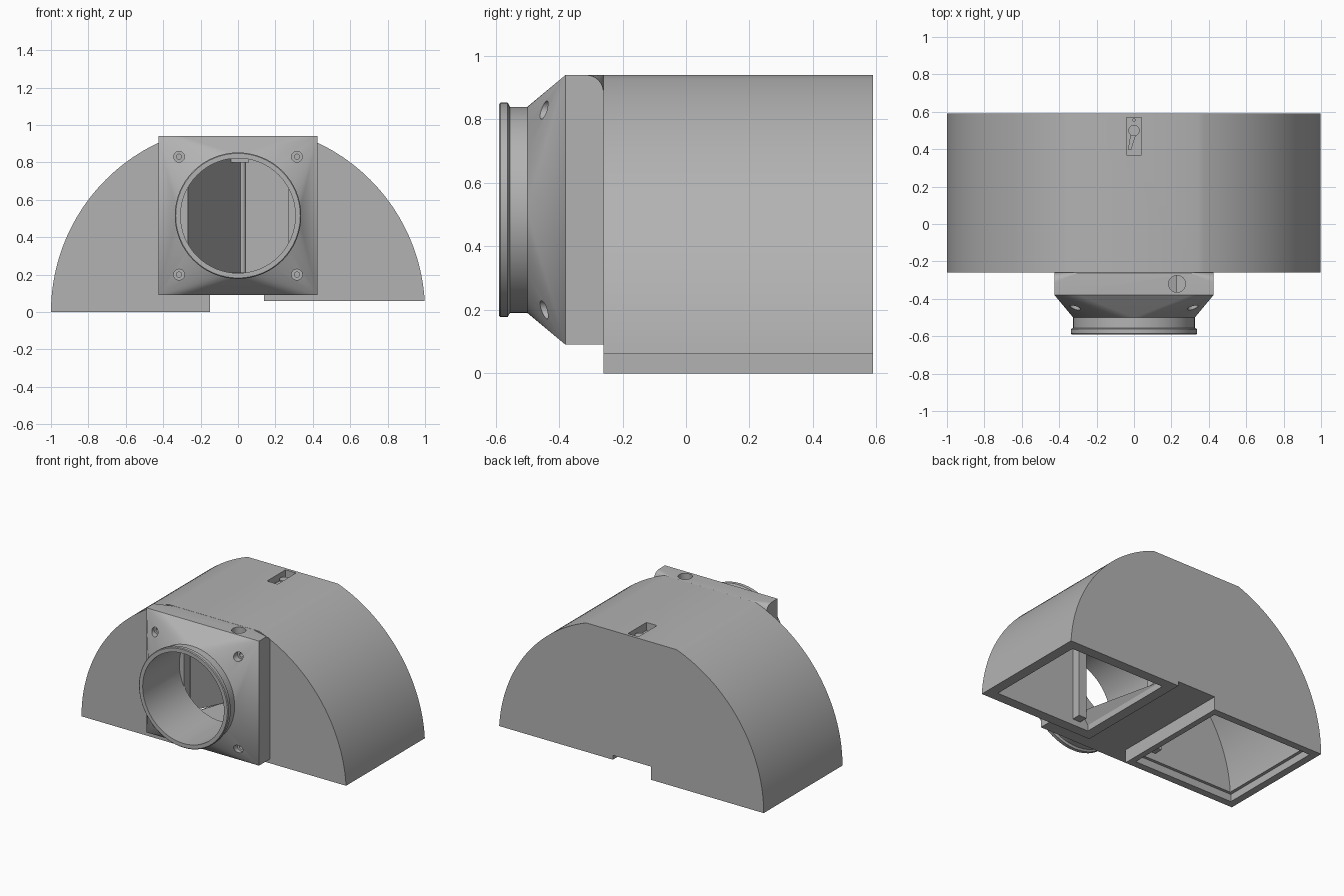
import bpy, bmesh, math
from mathutils import Vector

if "Cube" in bpy.data.objects:
    bpy.data.objects.remove(bpy.data.objects["Cube"])

grey = bpy.data.materials.new("plain grey")
grey.diffuse_color = (0.45, 0.45, 0.45, 1)
grey.use_nodes = True
grey.node_tree.nodes["Principled BSDF"].inputs["Base Color"].default_value = grey.diffuse_color


def finish(name, bm):
    bmesh.ops.recalc_face_normals(bm, faces=bm.faces)
    me = bpy.data.meshes.new(name)
    bm.to_mesh(me)
    bm.free()
    ob = bpy.data.objects.new(name, me)
    bpy.context.collection.objects.link(ob)
    me.materials.append(grey)
    return ob


def loft(name, rings):
    """Skin closed rings of equal length and cap both ends."""
    bm = bmesh.new()
    vs = [[bm.verts.new(p) for p in r] for r in rings]
    n = len(vs[0])
    for a, b in zip(vs, vs[1:]):
        for i in range(n):
            bm.faces.new((a[i], a[(i + 1) % n], b[(i + 1) % n], b[i]))
    bm.faces.new(vs[0])
    bm.faces.new(vs[-1])
    return finish(name, bm)


def extrude_y(name, pts, y0, y1):
    return loft(name, [[(x, y, z) for x, z in pts] for y in (y0, y1)])


def extrude_z(name, pts, z0, z1):
    return loft(name, [[(x, y, z) for x, y in pts] for z in (z0, z1)])


def box(name, x0, x1, y0, y1, z0, z1):
    return extrude_z(name, [(x0, y0), (x1, y0), (x1, y1), (x0, y1)], z0, z1)


def circle(cx, cy, r, n=64):
    return [(cx + r * math.cos(math.tau * i / n), cy + r * math.sin(math.tau * i / n)) for i in range(n)]


def hull(name, pts):
    bm = bmesh.new()
    for p in pts:
        bm.verts.new(p)
    bmesh.ops.convex_hull(bm, input=bm.verts)
    bmesh.ops.dissolve_limit(bm, angle_limit=0.01, verts=bm.verts, edges=bm.edges)
    return finish(name, bm)


def boolean(ob, others, op='DIFFERENCE'):
    for c in others:
        m = ob.modifiers.new("bool", 'BOOLEAN')
        m.operation, m.object, m.solver = op, c, 'EXACT'
        dg = bpy.context.evaluated_depsgraph_get()
        me = bpy.data.meshes.new_from_object(ob.evaluated_get(dg))
        ob.modifiers.clear()
        ob.data = me
    return ob


def drop(obs):
    for o in obs:
        bpy.data.objects.remove(o)


def arch(r, top, start):
    """Half circle from right to left with a flat top."""
    a0, a1 = math.asin(start / r), math.asin(top / r)
    right = [a0 + (a1 - a0) * i / 32 for i in range(33)]
    p = [(r * math.cos(a), r * math.sin(a)) for a in right]
    return p + [(-x, z) for x, z in reversed(p)]


CZ = 0.515  # height of the round inlet's axis

# arched duct body, left leg longer than the right one
body = extrude_y("duct_body", arch(1, 0.94, 0.06)
                 + [(-1, 0), (-.15, 0), (-.15, .09), (.14, .09), (.14, .06)], -.26, .59)
cavity = extrude_y("cavity", arch(.93, .87, 0.01)
                   + [(-.93, -.1), (-.21, -.1), (-.21, .12), (.21, .12), (.21, -.1)], -.19, .52)
socket = box("socket", -.95, -.19, -.21, .54, -.1, .05)
bore = extrude_y("bore", circle(0, CZ, .307), -.7, -.15)
slot = box("slot", -.04, .04, .37, .57, .88, 1)
boolean(body, [cavity, socket, bore, slot])

# square mounting block whose outer top corners round down onto the arch
def section(x, r):
    pts = [(-.38, .09), (-.26, .09)]
    pts += [(-.26 - r + r * math.cos(a), .94 - r + r * math.sin(a))
            for a in [math.pi / 2 * i / 8 for i in range(9)]] + [(-.38, .94)]
    return [(x, y, z) for y, z in pts]

mount = loft("fan_mount", [section(x, r) for x, r in
             ((-.425, .055), (-.3, .002), (.3, .002), (.425, .055))])

# square to round transition, neck and lip
corners = [(x, y, z) for x in (-.425, .425) for z in (.09, .94) for y in (-.38, -.36)]
taper = hull("taper", corners + [(x, -.5, z) for x, z in circle(0, CZ, .325)])
neck = loft("neck", [[(x, y, z) for x, z in circle(0, CZ, r)] for y, r in
            ((-.45, .325), (-.555, .325), (-.562, .338), (-.585, .338), (-.59, .333))])
boolean(mount, [taper, neck], 'UNION')

# inlet bore, four screw holes and the cable hole on top
cuts = [extrude_z("cable", circle(.23, -.32, .045, 32), .72, 1)]
for sx in (-.315, .315):
    for sz in (-.315, .315):
        cuts.append(extrude_y("head", circle(sx, CZ + sz, .029, 24), -.65, -.415))
        cuts.append(extrude_y("shank", circle(sx, CZ + sz, .014, 16), -.5, -.3))
boolean(mount, [bore] + cuts)
drop([cavity, socket, bore, slot, taper, neck] + cuts)

# wedge floor between the two outlets
hull("chamber_floor", [(s * x, y, z) for s in (-1, 1) for x, y, z in
     ((.21, -.19, .1), (.21, .52, .1), (.26, -.19, .18), (.04, .52, .18))])

# door posts on both sides of the inlet
for side, x in (("left", -.3), ("right", .3)):
    box(side + "_door_post", x - .03, x + .03, -.195, -.13, .1, .875)

# swinging flap closing the left outlet, with its hinge rod and bracket
hinge, tip = Vector((.01, .47)), Vector((-.275, -.13))
d = (tip - hinge).normalized()
n = Vector((-d.y, d.x)) * .012
extrude_z("flap", [tuple(p) for p in (hinge + n, tip + n, tip - n, hinge - n)], .185, .865)
extrude_z("hinge_rod", circle(.02, .47, .024, 24), .18, .87)
bracket = extrude_z("hinge_bracket", [(-.07, .28), (.12, .44), (-.02, .5)], .18, .21)
hole = extrude_z("hole", circle(.01, .42, .016, 16), .1, .3)
boolean(bracket, [hole])
drop([hole])

# servo under the roof slot: case, hub, arm and screws
box("servo_case", -.06, .06, .34, .525, .8, .885)
extrude_z("servo_hub", circle(0, .5, .03, 24), .88, .915)
extrude_z("servo_arm", [(-.015, .5), (-.032, .4), (-.016, .395), (.018, .5)], .88, .905)
for y in (.388, .556):
    extrude_z("servo_screw", circle(0, y, .009, 12), .875, .892)

# smooth the curves, keep hard edges
for ob in bpy.data.objects:
    ob.select_set(True)
    bpy.context.view_layer.objects.active = ob
bpy.ops.object.shade_smooth_by_angle(angle=math.radians(25))
